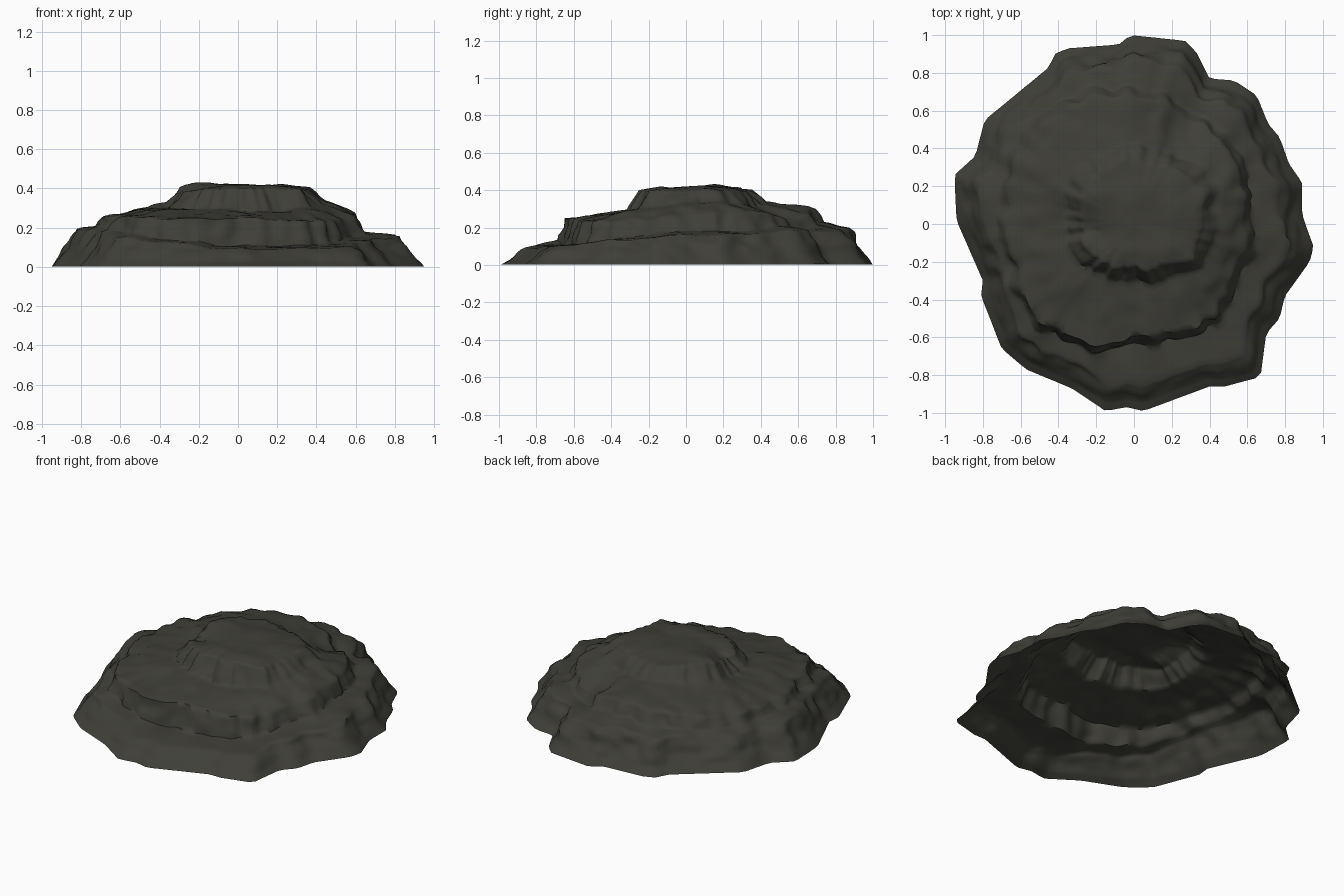
import bpy, bmesh, math
from mathutils import Vector, noise

if "Cube" in bpy.data.objects:
    bpy.data.objects.remove(bpy.data.objects["Cube"])

SEG, SUB = 160, 5
TAU = 2 * math.pi

# Ground outline, counter-clockwise as seen from above
OUTLINE = [(.95, -.12), (.89, .05), (.89, .22), (.82, .32), (.77, .46), (.71, .53), (.65, .68),
           (.53, .76), (.4, .77), (.33, .91), (.27, .97), (-.02, 1), (-.08, .95), (-.35, .93),
           (-.42, .9), (-.45, .83), (-.79, .55), (-.84, .36), (-.95, .26), (-.94, .02),
           (-.8, -.3), (-.81, -.38), (-.7, -.66), (-.57, -.77), (-.33, -.87), (-.15, -.99),
           (-.04, -.97), (.05, -.99), (.4, -.86), (.48, -.86), (.67, -.81), (.7, -.58),
           (.77, -.5), (.8, -.38), (.93, -.2)]
# Terrace radii and heights, one value every 30 degrees from +x
LOW_Z = [.165, .17, .17, .20, .19, .18, .19, .17, .12, .09, .095, .13]
MID = [.60, .66, .66, .71, .74, .72, .70, .72, .71, .61, .66, .62]
MID_Z = [.26, .275, .25, .285, .285, .25, .255, .25, .24, .245, .23, .24]
TOP = [.37, .39, .35, .35, .34, .32, .27, .27, .25, .23, .26, .36]
FOOT_Z = [.33, .33, .32, .335, .335, .33, .31, .30, .295, .29, .29, .31]
# Local lumps and hollows: x, y, radius, height
LUMPS = [(-.2, .2, .12, .02), (-.25, -.02, .1, -.035), (.27, .5, .11, -.035),
         (.0, .62, .15, .012), (.48, .55, .12, .015)]


def around(table, a):
    f = a / TAU * len(table)
    i = int(f)
    t = f - i
    t = t * t * (3 - 2 * t)
    return table[i % len(table)] * (1 - t) + table[(i + 1) % len(table)] * t


def edge_radius(a):
    """Distance from the centre to the outline in direction a."""
    d = Vector((math.cos(a), math.sin(a)))
    for p, q in zip(OUTLINE, OUTLINE[1:] + OUTLINE[:1]):
        p, q = Vector(p), Vector(q)
        e = q - p
        det = d.x * e.y - d.y * e.x
        if abs(det) < 1e-6:
            continue
        r = (p.x * e.y - p.y * e.x) / det
        s = (p.x * d.y - p.y * d.x) / det
        if r > 0 and -1e-5 <= s <= 1 + 1e-5:
            return r
    return .9


def wobble(a, freq, seed):
    return noise.noise(Vector((math.cos(a) * freq, math.sin(a) * freq, seed)))


def profile(a):
    """Terraced slope from summit to ground as (radius, height)."""
    R = edge_radius(a)
    h, mz, fz = around(LOW_Z, a), around(MID_Z, a), around(FOOT_Z, a)
    mid = around(MID, a) + .04 * (abs(wobble(a, 5, 3.3)) * 2 - .5) + .02 * wobble(a, 9, 1.7)
    mid = min(mid, R - .19)
    top = around(TOP, a) + .03 * wobble(a, 3.5, 7.1) + .025 * wobble(a, 8, 5.2)
    foot = min(top + .075, mid - .09)
    return [(0, .415), (top * .6, .418), (top, .40), (top + .03, (.40 + fz) / 2 + .01), (foot, fz),
            ((foot + mid) / 2, (fz + mz) / 2 + .005), (mid - .02, mz + .003), (mid + .025, h + .018),
            (R - .13, h), (R - .085, h * .68), (R - .04, h * .27), (R, .003)]


# Rock shell, open underneath
bm = bmesh.new()
columns = []
for k in range(SEG):
    a = k * TAU / SEG
    pts = profile(a)
    col = []
    for (r0, z0), (r1, z1) in zip(pts, pts[1:]):
        for j in range(SUB):
            t = (j + 1) / SUB
            r, z = r0 + (r1 - r0) * t, z0 + (z1 - z0) * t
            x, y = r * math.cos(a), r * math.sin(a)
            z += sum(g * math.exp(-((x - u) ** 2 + (y - v) ** 2) / w ** 2) for u, v, w, g in LUMPS)
            fade = min(1, z / .1)
            n1 = noise.noise(Vector((x * 5, y * 5, z * 5 + 9)))
            n2 = noise.noise(Vector((x * 11, y * 11, z * 14 + 4)))
            push = 1 + fade * .03 * n2
            col.append(bm.verts.new((x * push, y * push, max(0, z + fade * (.012 * n1 + .008 * n2)))))
    columns.append(col)
summit = bm.verts.new((0, 0, .418))
for k in range(SEG):
    c, d = columns[k], columns[(k + 1) % SEG]
    bm.faces.new((summit, c[0], d[0]))
    for i in range(len(c) - 1):
        bm.faces.new((c[i], c[i + 1], d[i + 1], d[i]))

mesh = bpy.data.meshes.new("rock_mound")
bm.to_mesh(mesh)
bm.free()
rock = bpy.data.objects.new("rock_mound", mesh)
bpy.context.collection.objects.link(rock)

stone = bpy.data.materials.new("dark stone")
stone.diffuse_color = (.05, .049, .040, 1)
stone.use_nodes = True
stone.node_tree.nodes["Principled BSDF"].inputs["Base Color"].default_value = stone.diffuse_color
mesh.materials.append(stone)

bpy.context.view_layer.objects.active = rock
rock.select_set(True)
bpy.ops.object.shade_smooth_by_angle(angle=math.radians(60))
